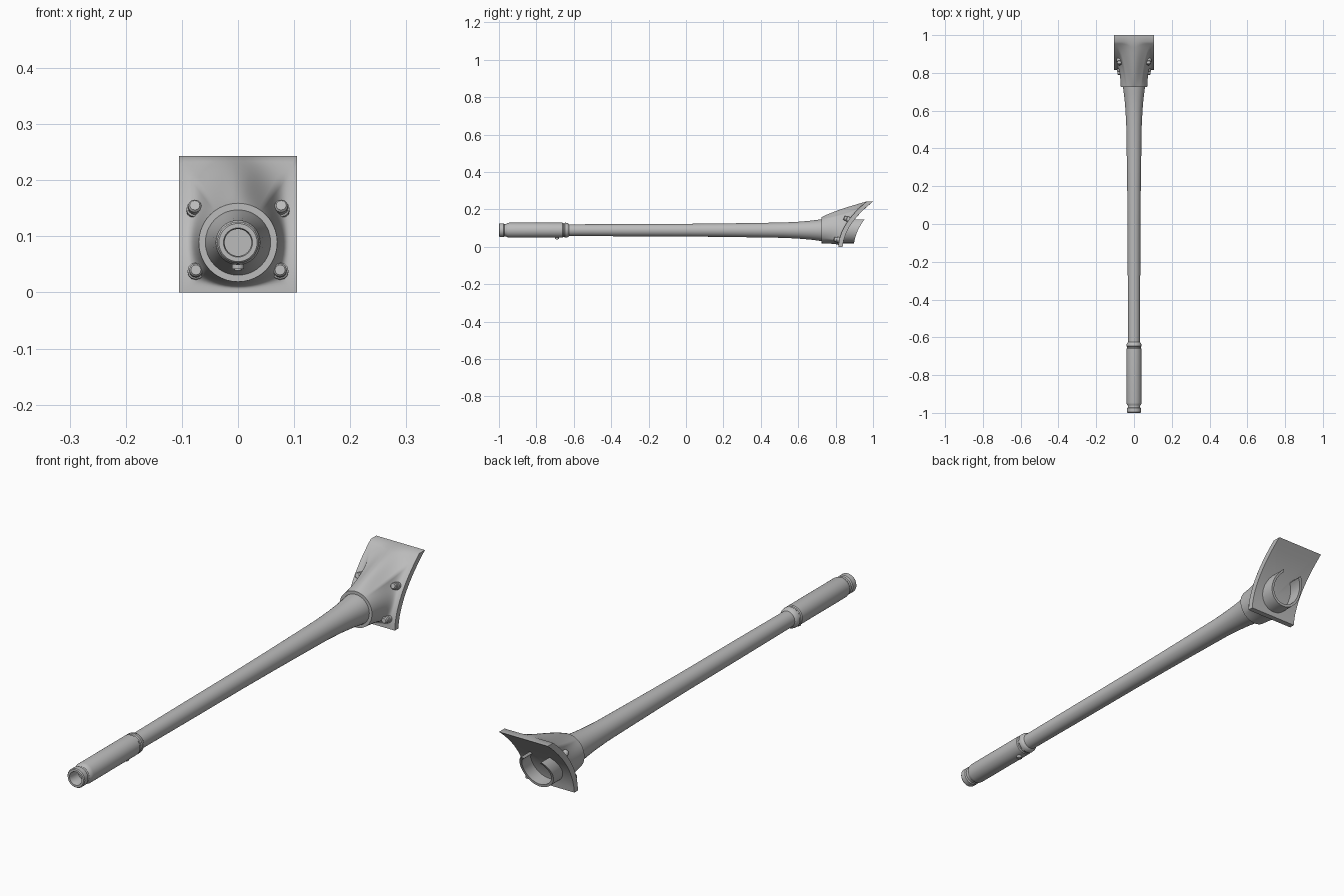
import bpy, bmesh, math
from mathutils import Vector

if "Cube" in bpy.data.objects:
    bpy.data.objects.remove(bpy.data.objects["Cube"])

AX = 0.089            # height of the barrel axis
W, H = 0.105, 0.243   # half width and height of the shield plate

grey = bpy.data.materials.new("steel_grey")
grey.diffuse_color = (0.5, 0.5, 0.5, 1)
grey.use_nodes = True
grey.node_tree.nodes["Principled BSDF"].inputs["Base Color"].default_value = grey.diffuse_color


def loft(name, rings, closed_rings=True, caps=True, loop=False, angle=35):
    """Skin a list of equal-length point rings."""
    bm = bmesh.new()
    vs = [[bm.verts.new(p) for p in r] for r in rings]
    n = len(rings[0])
    pairs = list(zip(vs, vs[1:])) + ([(vs[-1], vs[0])] if loop else [])
    for a, b in pairs:
        for i in range(n if closed_rings else n - 1):
            j = (i + 1) % n
            bm.faces.new((a[i], a[j], b[j], b[i]))
    if caps:
        bm.faces.new(vs[0])
        bm.faces.new(vs[-1])
    bmesh.ops.recalc_face_normals(bm, faces=bm.faces)
    me = bpy.data.meshes.new(name)
    bm.to_mesh(me)
    bm.free()
    me.materials.append(grey)
    ob = bpy.data.objects.new(name, me)
    bpy.context.collection.objects.link(ob)
    bpy.ops.object.select_all(action='DESELECT')
    ob.select_set(True)
    bpy.context.view_layer.objects.active = ob
    bpy.ops.object.shade_smooth_by_angle(angle=math.radians(angle))
    return ob


def lathe(name, profile, origin=(0, 0, AX), axis=(0, 1, 0), n=32):
    """Revolve (distance, radius) pairs about an axis."""
    q = Vector((0, 0, 1)).rotation_difference(Vector(axis))
    o = Vector(origin)
    return loft(name, [[o + q @ Vector((r * math.cos(k * math.tau / n),
                                        r * math.sin(k * math.tau / n), d))
                        for k in range(n)] for d, r in profile])


# Barrel tube, flaring towards the shield
lathe("barrel", [(-0.66, 0.031), (-0.3, 0.033), (0.0, 0.034), (0.2, 0.036),
                 (0.4, 0.039), (0.52, 0.041), (0.6, 0.045), (0.66, 0.05),
                 (0.70, 0.055), (0.73, 0.059), (0.75, 0.06)])

# Muzzle sleeve with hollow bore, neck and rear groove
lathe("muzzle_sleeve", [(-0.95, 0.024), (-0.993, 0.024), (-1.0, 0.026), (-1.0, 0.034),
                        (-0.996, 0.037), (-0.975, 0.037), (-0.971, 0.033), (-0.962, 0.033),
                        (-0.955, 0.038), (-0.945, 0.04), (-0.66, 0.04), (-0.656, 0.037),
                        (-0.65, 0.037), (-0.646, 0.04), (-0.636, 0.039), (-0.63, 0.036),
                        (-0.625, 0.031)])

# Small screw under the sleeve
lathe("sleeve_screw", [(0, 0.011), (0.012, 0.011), (0.012, 0.006), (0.015, 0.006)],
      (0, -0.69, AX - 0.035), (0, 0, -1), 12)


def front_y(z):
    return 0.815 + 0.039 * z + 2.41 * z * z


def back_y(z):
    return front_y(z) + 0.022 + 0.05 * z


# Outline of the plate, walked side by side
S = 16
corners = [(-W, 0), (W, 0), (W, H), (-W, H)]
edge = []
for c in range(4):
    a, b = Vector(corners[c]), Vector(corners[(c + 1) % 4])
    edge += [a.lerp(b, i / S) for i in range(S)]
centre = Vector((0, AX))


def circle(p, r):
    return centre + (p - centre).normalized() * r


# Shield: collar face, fillet blending into the plate, curved back
rings = [[(q.x, 0.725, q.y) for q in (circle(p, 0.05) for p in edge)]]
steps = 14
for k in range(steps + 1):
    t = (k / steps) ** 1.6
    ring = []
    for p in edge:
        q = circle(p, 0.07).lerp(p, t)
        up = max(0, (p - centre).normalized().y) ** 4
        power = 1.1 * up + 6 * (1 - up)
        g = 1 - (1 - t) ** power
        ring.append((q.x, 0.725 + (front_y(q.y) - 0.725) * g, q.y))
    rings.append(ring)
for s in (1, 0.8, 0.6, 0.4, 0.2, 0.02):
    ring = [centre.lerp(p, s) for p in edge]
    rings.append([(q.x, back_y(q.y), q.y) for q in ring])
loft("shield", rings, angle=40)

# Open cradle ring behind the shield, with a gap at the top
gap, n = math.radians(37), 40
sections = []
for k in range(n + 1):
    a = gap + (math.tau - 2 * gap) * k / n
    sec = []
    for r, rear in ((0.07, 0), (0.07, 1), (0.06, 1), (0.06, 0)):
        z = AX + r * math.cos(a)
        y = front_y(z) + (0.082 if rear else 0.012)
        sec.append((r * math.sin(a), y, z))
    sections.append(sec)
loft("cradle_ring", sections)

# Four bolts set square to the plate
for side in (-1, 1):
    for x, z in ((0.077, 0.145), (0.075, 0.037)):
        slope = 0.039 + 4.82 * z
        normal = Vector((0, -1, slope * 0.5)).normalized()
        lathe("shield_bolt", [(-0.01, 0.015), (0.012, 0.015), (0.014, 0.012),
                              (0.026, 0.012), (0.03, 0.009)],
              (side * x, front_y(z), z), normal, 12)
